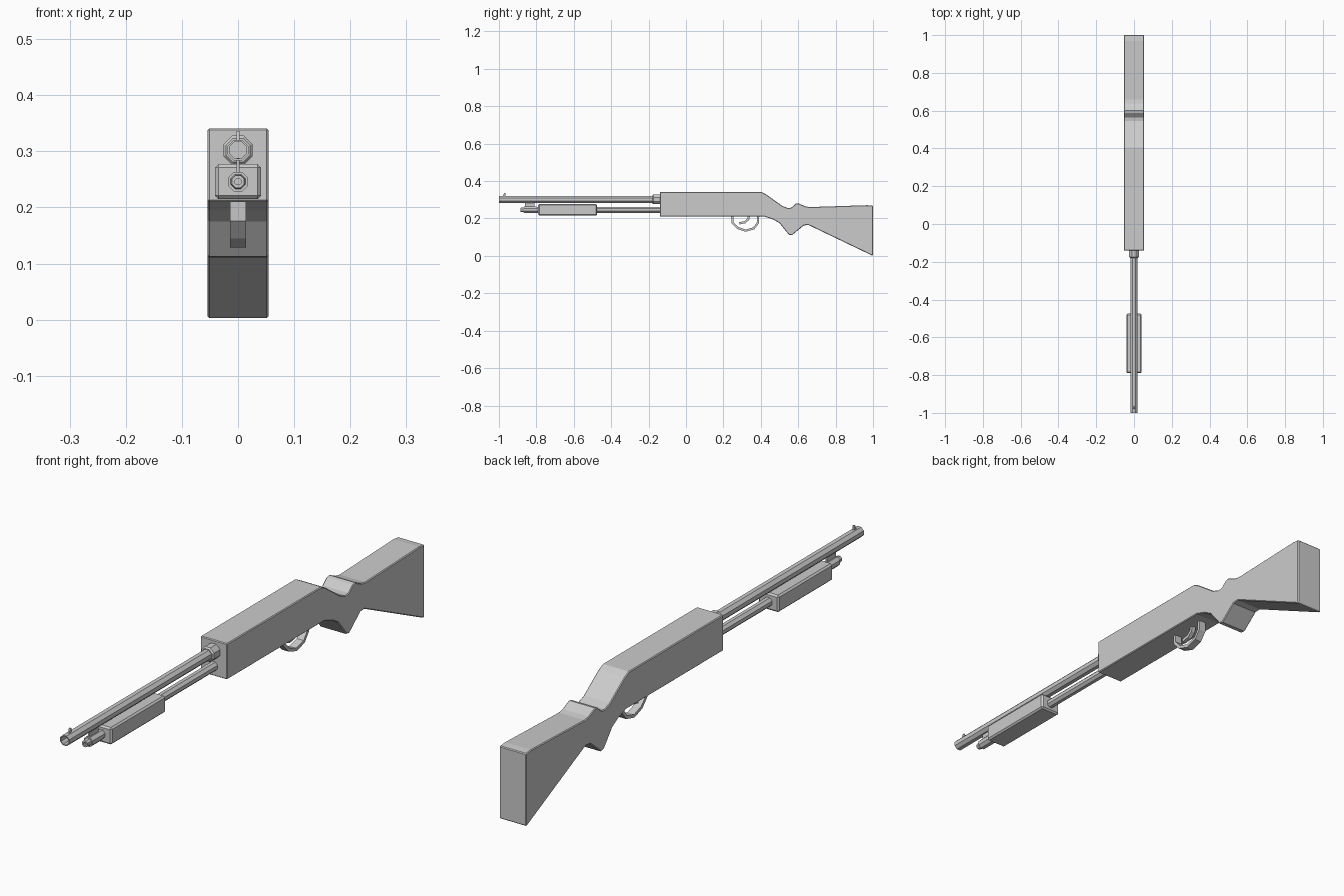
import bpy, bmesh, math
from mathutils import Vector

old = bpy.data.objects.get("Cube")
if old:
    bpy.data.objects.remove(old)

GREY = (0.6, 0.6, 0.6, 1)
mat = bpy.data.materials.new("plain grey")
mat.use_nodes = True
mat.diffuse_color = GREY
mat.node_tree.nodes["Principled BSDF"].inputs["Base Color"].default_value = GREY


def finish(name, bm, bevel=0):
    bmesh.ops.recalc_face_normals(bm, faces=bm.faces)
    mesh = bpy.data.meshes.new(name)
    bm.to_mesh(mesh)
    bm.free()
    mesh.materials.append(mat)
    obj = bpy.data.objects.new(name, mesh)
    bpy.context.collection.objects.link(obj)
    if bevel:
        mod = obj.modifiers.new("soft_edges", "BEVEL")
        mod.width = bevel
        mod.segments = 1
        mod.limit_method = "ANGLE"
        mod.angle_limit = math.radians(50)
    return obj


def slab(name, profile, half, bevel=0):
    """Side profile of (y, z) points given thickness along x."""
    bm = bmesh.new()
    face = bm.faces.new([bm.verts.new((-half, y, z)) for y, z in profile])
    ext = bmesh.ops.extrude_face_region(bm, geom=[face])
    verts = [v for v in ext["geom"] if isinstance(v, bmesh.types.BMVert)]
    bmesh.ops.translate(bm, verts=verts, vec=(half * 2, 0, 0))
    return finish(name, bm, bevel)


def box(name, half, y0, y1, z0, z1, bevel=0):
    return slab(name, [(y0, z0), (y1, z0), (y1, z1), (y0, z1)], half, bevel)


def lathe(name, z, rings):
    """Octagonal rings of (y, radius) joined along y, closed at both ends."""
    bm = bmesh.new()
    loops = []
    for y, r in rings:
        angles = [math.pi / 8 + math.tau * i / 8 for i in range(8)]
        loops.append([bm.verts.new((r * math.cos(a), y, z + r * math.sin(a))) for a in angles])
    for a, b in zip(loops, loops[1:]):
        for i in range(8):
            j = (i + 1) % 8
            bm.faces.new((a[i], a[j], b[j], b[i]))
    bm.faces.new(loops[0])
    bm.faces.new(loops[-1])
    return finish(name, bm)


def strip(name, path, half, thick):
    """Bent flat bar following (y, z) points."""
    pts = [Vector(p) for p in path]
    sides = ([], [])
    for i, p in enumerate(pts):
        d = (pts[min(i + 1, len(pts) - 1)] - pts[max(i - 1, 0)]).normalized()
        n = Vector((-d.y, d.x)) * thick / 2
        sides[0].append(p + n)
        sides[1].append(p - n)
    return slab(name, sides[0] + sides[1][::-1], half)


# Receiver and stock in one outline
slab("receiver_and_stock", [
    (-0.14, 0.21), (0.42, 0.21), (0.465, 0.195), (0.50, 0.175), (0.55, 0.113), (0.567, 0.111),
    (0.63, 0.163), (0.655, 0.165), (0.995, 0.002), (1.0, 0.005), (1.0, 0.268),
    (0.97, 0.271), (0.66, 0.261), (0.637, 0.265), (0.60, 0.282), (0.587, 0.279),
    (0.563, 0.258), (0.545, 0.256), (0.515, 0.267), (0.43, 0.328), (0.405, 0.341), (-0.14, 0.341),
], 0.054, 0.006)

# Hollow barrel with its collar
lathe("barrel", 0.302, [(-0.13, 0.02), (-1.0, 0.02), (-1.0, 0.016), (-0.85, 0.016)])
lathe("barrel_collar", 0.302, [(-0.13, 0.028), (-0.175, 0.028), (-0.18, 0.023)])
slab("front_sight", [(-0.98, 0.317), (-0.964, 0.317), (-0.966, 0.336), (-0.972, 0.336)], 0.003)

# Magazine tube, stepped end cap and bracket
lathe("magazine_tube", 0.246, [
    (-0.13, 0.017), (-0.80, 0.017), (-0.80, 0.019), (-0.865, 0.019), (-0.865, 0.014),
    (-0.885, 0.012), (-0.885, 0.006), (-0.875, 0.006)])
box("tube_bracket", 0.003, -0.86, -0.81, 0.255, 0.288)

# Sliding grip
box("sliding_grip", 0.041, -0.79, -0.475, 0.215, 0.277, 0.006)

# Trigger and guard
strip("trigger_guard", [
    (0.247, 0.215), (0.249, 0.178), (0.275, 0.150), (0.318, 0.135), (0.362, 0.147),
    (0.384, 0.176), (0.386, 0.215)], 0.014, 0.012)
strip("trigger", [(0.338, 0.215), (0.332, 0.195), (0.315, 0.180), (0.285, 0.174)], 0.008, 0.012)
